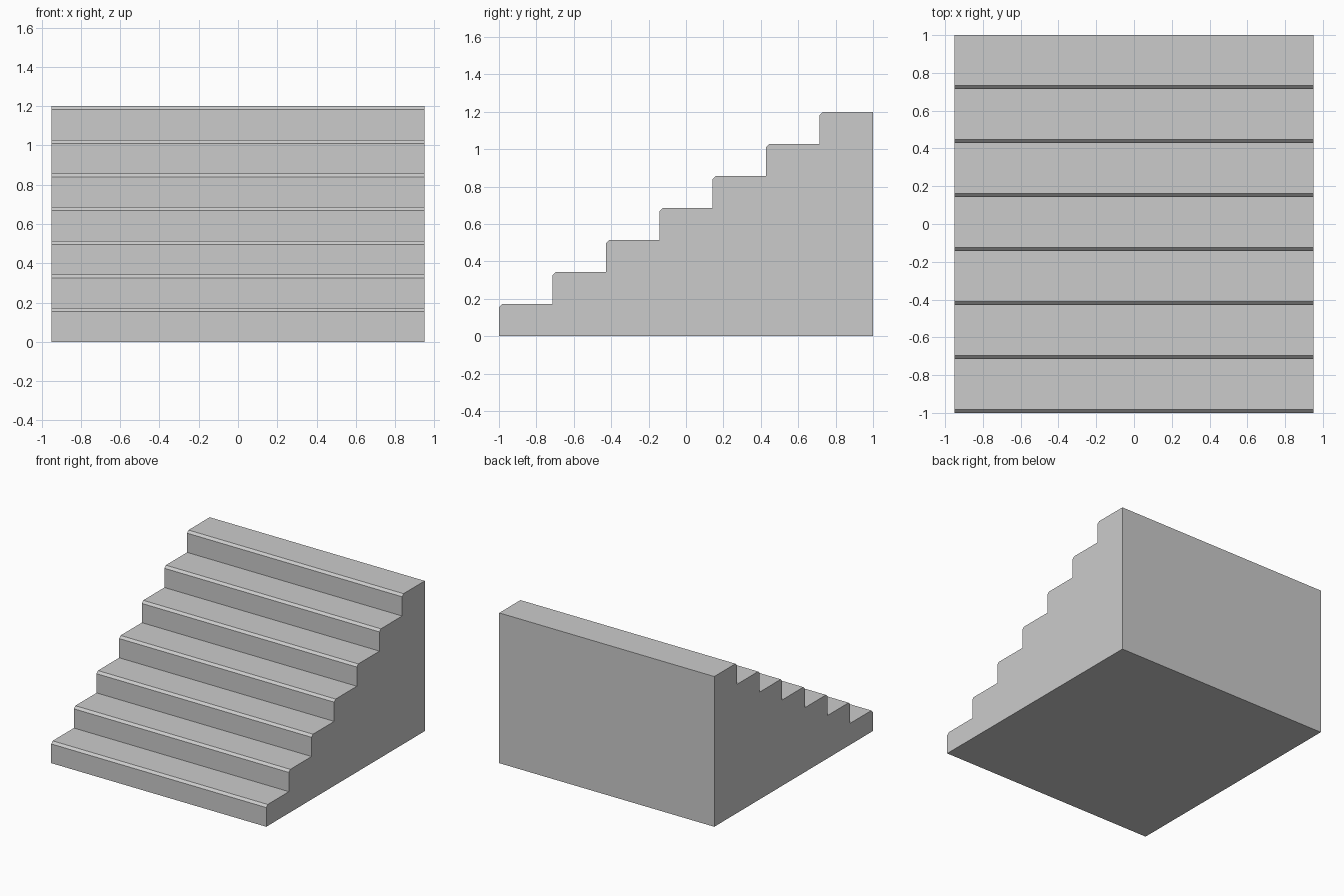
import bpy, bmesh

if "Cube" in bpy.data.objects:
    bpy.data.objects.remove(bpy.data.objects["Cube"])

STEPS, WIDTH, DEPTH, HEIGHT, CHAMFER = 7, 1.9, 2.0, 1.2, 0.018
run, rise = DEPTH / STEPS, HEIGHT / STEPS

# Side profile: each step has a riser, a chamfered nosing and a tread
profile = [(-DEPTH / 2, 0)]
for i in range(STEPS):
    y, z = -DEPTH / 2 + i * run, (i + 1) * rise
    profile += [(y, z - CHAMFER), (y + CHAMFER, z), (y + run, z)]
profile.append((DEPTH / 2, 0))

# Extrude the profile across the width of the staircase
bm = bmesh.new()
side = bm.faces.new([bm.verts.new((-WIDTH / 2, y, z)) for y, z in profile])
ext = bmesh.ops.extrude_face_region(bm, geom=[side], use_keep_orig=True)
verts = [g for g in ext["geom"] if isinstance(g, bmesh.types.BMVert)]
bmesh.ops.translate(bm, verts=verts, vec=(WIDTH, 0, 0))
bmesh.ops.recalc_face_normals(bm, faces=bm.faces)

mesh = bpy.data.meshes.new("staircase")
bm.to_mesh(mesh)
bm.free()
bpy.context.collection.objects.link(bpy.data.objects.new("staircase", mesh))
